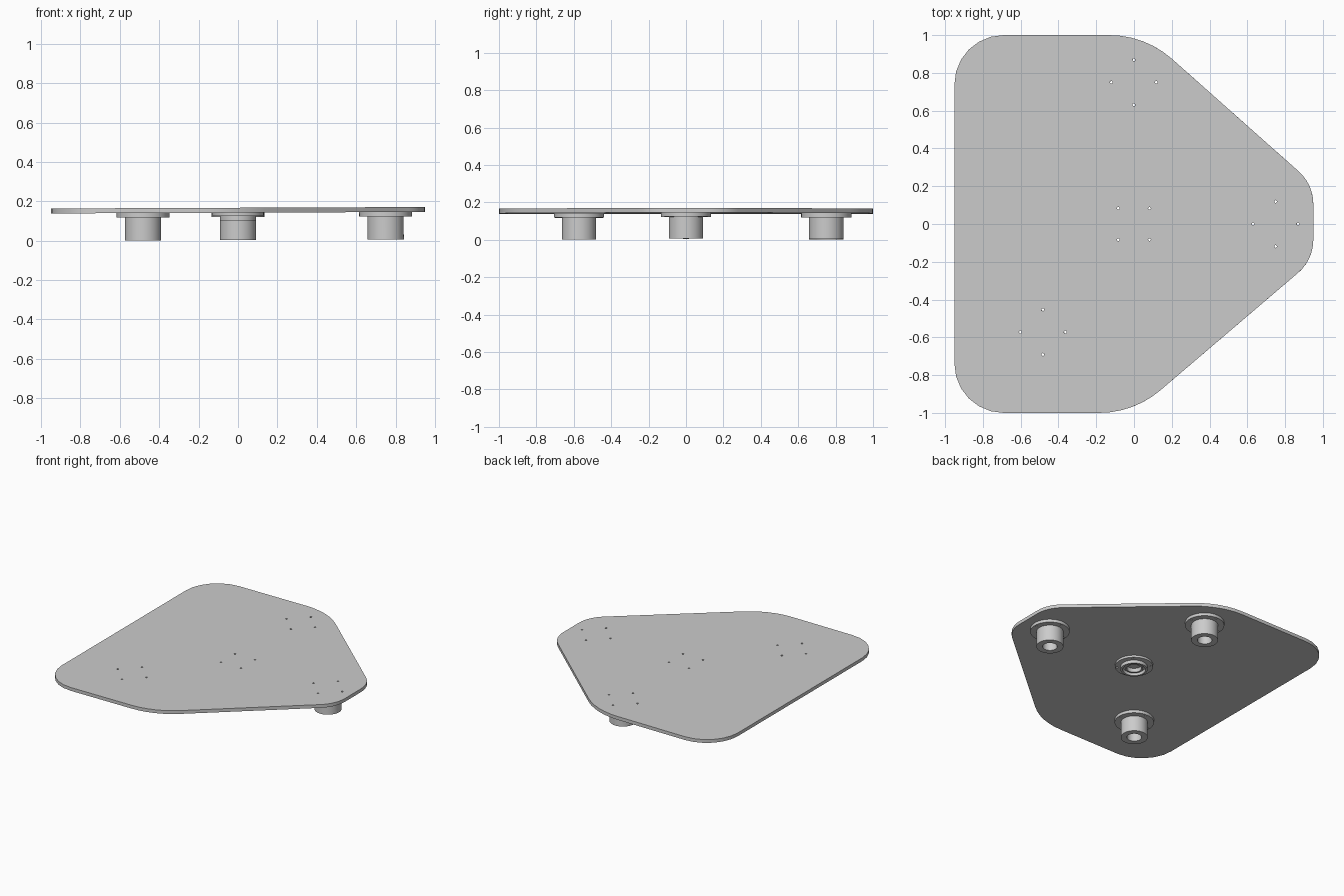
import bpy, bmesh, math
from mathutils import Vector, Matrix

if "Cube" in bpy.data.objects:
    bpy.data.objects.remove(bpy.data.objects["Cube"])

TILT = Matrix.Rotation(-0.004, 4, 'Y')   # the plate leans very slightly
SEG = 48
Z0, Z1 = 0.142, 0.167                    # underside and top of the plate


def finish(name, bm, hidden=False):
    bmesh.ops.recalc_face_normals(bm, faces=bm.faces)
    bm.transform(TILT)
    me = bpy.data.meshes.new(name)
    bm.to_mesh(me)
    bm.free()
    ob = bpy.data.objects.new(name, me)
    bpy.context.collection.objects.link(ob)
    ob.hide_render = hidden
    return ob


def fillet(corners, seg=6):
    """Round every (x, y, radius) corner of a polygon."""
    pts = []
    n = len(corners)
    for i, (x, y, r) in enumerate(corners):
        c = Vector((x, y))
        a = (Vector(corners[i - 1][:2]) - c).normalized()
        b = (Vector(corners[(i + 1) % n][:2]) - c).normalized()
        half = a.angle(b) / 2
        centre = c + (a + b).normalized() * (r / math.sin(half))
        start = (c + a * (r / math.tan(half)) - centre).normalized()
        end = (c + b * (r / math.tan(half)) - centre).normalized()
        for k in range(seg + 1):
            pts.append(centre + start.slerp(end, k / seg) * r)
    return pts


def lathe(name, profile, x, y):
    """Spin a closed (radius, z) profile about a vertical axis at x, y."""
    bm = bmesh.new()
    rings = []
    for k in range(SEG):
        t = 2 * math.pi * k / SEG
        rings.append([bm.verts.new((x + r * math.cos(t), y + r * math.sin(t), z))
                      for r, z in profile])
    m = len(profile)
    for k in range(SEG):
        p, q = rings[k], rings[(k + 1) % SEG]
        for j in range(m):
            bm.faces.new((p[j], q[j], q[(j + 1) % m], p[(j + 1) % m]))
    return finish(name, bm)


# Plate with rounded corners
bm = bmesh.new()
outline = fillet([(-0.95, 1, 0.26), (-0.95, -1, 0.26), (0, -1, 0.5),
                  (0.95, -0.19, 0.23), (0.95, 0.21, 0.23), (0.06, 1, 0.5)])
face = bm.faces.new([bm.verts.new((p.x, p.y, Z0)) for p in outline])
ext = bmesh.ops.extrude_face_region(bm, geom=[face], use_keep_orig=True)
bmesh.ops.translate(bm, vec=(0, 0, Z1 - Z0),
                    verts=[v for v in ext['geom'] if isinstance(v, bmesh.types.BMVert)])
parts = [finish("plate", bm)]

# Three hollow flanged feet
feet = {"back_foot": (0, 0.75), "right_foot": (0.75, 0), "front_left_foot": (-0.482, -0.572)}
foot_profile = [(0.05, Z0), (0.05, 0.003), (0.092, 0.003), (0.092, 0.12),
                (0.134, 0.12), (0.134, Z0)]
for name, (x, y) in feet.items():
    parts.append(lathe(name, foot_profile, x, y))

# Stepped centre collar
parts.append(lathe("centre_collar",
                   [(0.05, Z0), (0.05, 0.112), (0.062, 0.112), (0.062, 0.126), (0.078, 0.126),
                    (0.078, 0.102), (0.092, 0.102), (0.092, 0.126), (0.13, 0.126), (0.13, Z0)],
                   0, 0))

# Screw holes, four around each foot and the collar
bm = bmesh.new()
bolt_circles = [(x, y, 0.119, 0) for x, y in feet.values()] + [(0, 0, 0.117, math.pi / 4)]
for x, y, r, turn in bolt_circles:
    for k in range(4):
        a = turn + k * math.pi / 2
        bmesh.ops.create_cone(bm, cap_ends=True, segments=16, radius1=0.007, radius2=0.007,
                              depth=0.2, matrix=Matrix.Translation(
                                  (x + r * math.cos(a), y + r * math.sin(a), 0.15)))
cutter = finish("screw_hole_cutter", bm, hidden=True)

for ob in parts:
    bpy.ops.object.select_all(action='DESELECT')
    bpy.context.view_layer.objects.active = ob
    ob.select_set(True)
    mod = ob.modifiers.new("screw_holes", 'BOOLEAN')
    mod.operation = 'DIFFERENCE'
    mod.solver = 'EXACT'
    mod.object = cutter
    bpy.ops.object.modifier_apply(modifier=mod.name)
    bpy.ops.object.shade_smooth_by_angle(angle=math.radians(30))
bpy.data.objects.remove(cutter)
